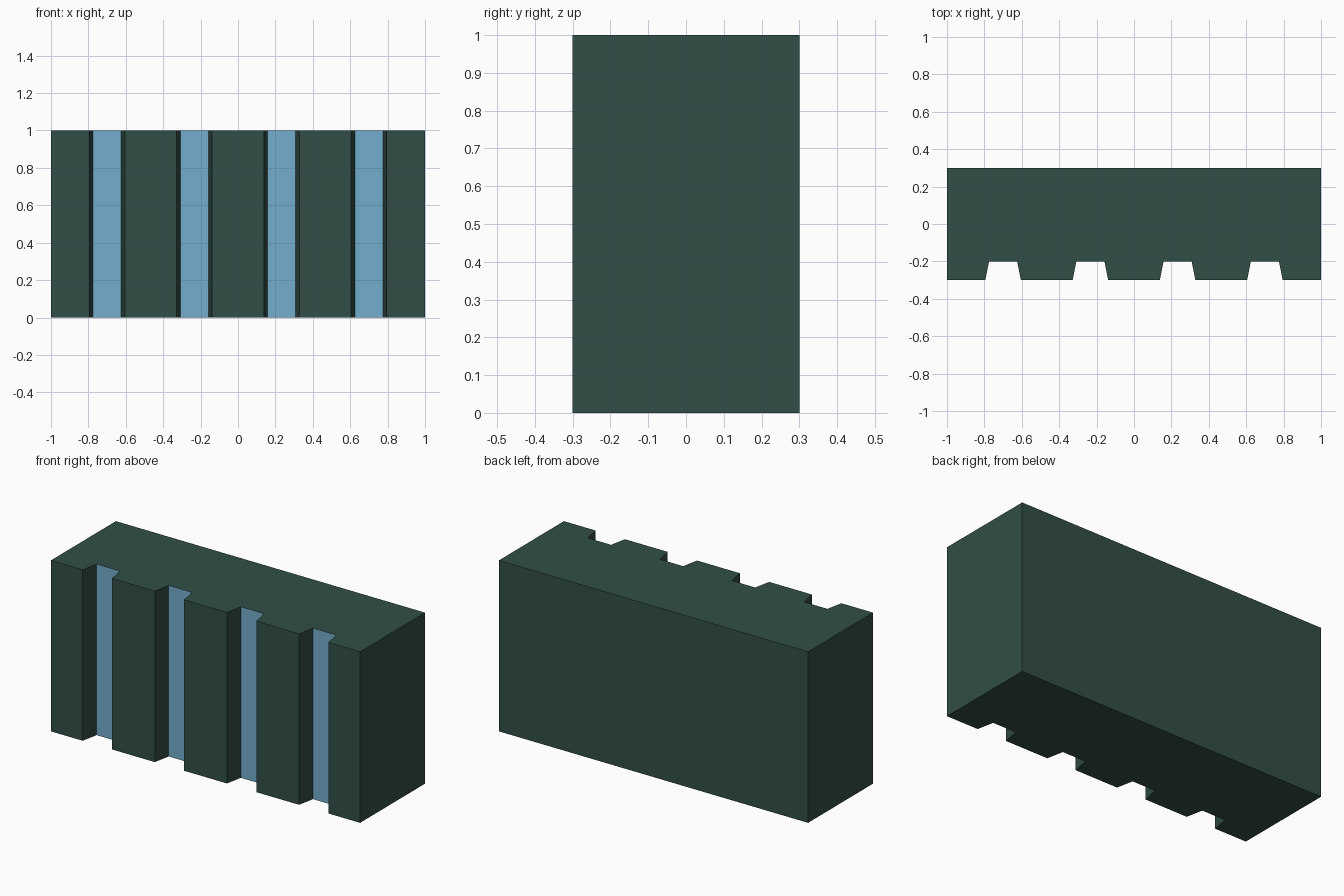
import bpy, bmesh

if "Cube" in bpy.data.objects:
    bpy.data.objects.remove(bpy.data.objects["Cube"])

HALF_X, HALF_Y, HEIGHT = 1.0, 0.3, 1.0
FLOOR_Y = -0.2                       # depth of the groove floors
CENTRES = [-0.7, -0.2333, 0.2333, 0.7]
MOUTH, FLOOR = 0.095, 0.075          # half widths of each tapered groove


def material(name, color):
    m = bpy.data.materials.new(name)
    m.diffuse_color = (*color, 1.0)
    m.use_nodes = True
    m.node_tree.nodes["Principled BSDF"].inputs["Base Color"].default_value = m.diffuse_color
    return m


# Plan outline: plain back, four tapered grooves along the front
outline = [(HALF_X, HALF_Y), (-HALF_X, HALF_Y), (-HALF_X, -HALF_Y)]
for c in CENTRES:
    outline += [(c - MOUTH, -HALF_Y), (c - FLOOR, FLOOR_Y),
                (c + FLOOR, FLOOR_Y), (c + MOUTH, -HALF_Y)]
outline.append((HALF_X, -HALF_Y))

# Extrude the outline upwards into the block
bm = bmesh.new()
base = bm.faces.new([bm.verts.new((x, y, 0)) for x, y in outline])
top = bmesh.ops.extrude_face_region(bm, geom=[base], use_keep_orig=True)
bmesh.ops.translate(bm, vec=(0, 0, HEIGHT),
                    verts=[v for v in top["geom"] if isinstance(v, bmesh.types.BMVert)])
bmesh.ops.recalc_face_normals(bm, faces=bm.faces)

# Groove floors get the blue material
for f in bm.faces:
    if all(abs(v.co.y - FLOOR_Y) < 1e-4 for v in f.verts):
        f.material_index = 1

mesh = bpy.data.meshes.new("grooved_block")
bm.to_mesh(mesh)
bm.free()
mesh.materials.append(material("dark_green", (0.032, 0.077, 0.063)))
mesh.materials.append(material("light_blue", (0.175, 0.43, 0.61)))
block = bpy.data.objects.new("grooved_block", mesh)
bpy.context.collection.objects.link(block)
